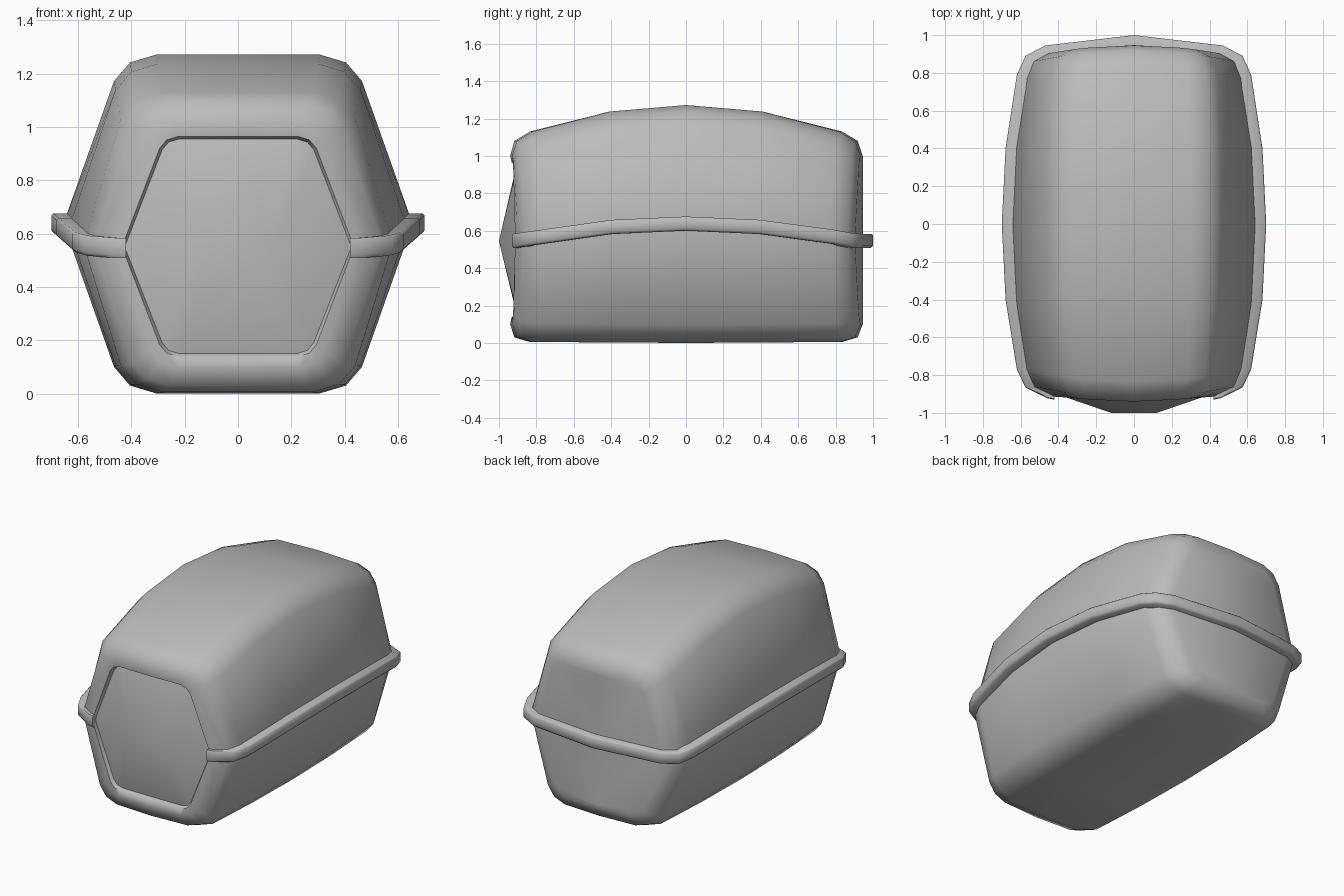
import bpy, bmesh, math
from mathutils import Vector

cube = bpy.data.objects.get("Cube")
if cube:
    bpy.data.objects.remove(cube)

grey = bpy.data.materials.new("grey plastic")
grey.use_nodes = True
grey.diffuse_color = (0.5, 0.5, 0.5, 1)
grey.node_tree.nodes["Principled BSDF"].inputs["Base Color"].default_value = (0.5, 0.5, 0.5, 1)


def finish(name, bm, angle):
    """Turn a right-hand half into a smooth, mirrored object."""
    bmesh.ops.recalc_face_normals(bm, faces=bm.faces)
    mesh = bpy.data.meshes.new(name)
    bm.to_mesh(mesh)
    bm.free()
    mesh.materials.append(grey)
    obj = bpy.data.objects.new(name, mesh)
    bpy.context.collection.objects.link(obj)
    bpy.ops.object.select_all(action='DESELECT')
    obj.select_set(True)
    bpy.context.view_layer.objects.active = obj
    bpy.ops.object.shade_smooth_by_angle(angle=math.radians(angle))
    mirror = obj.modifiers.new("Mirror", 'MIRROR')
    mirror.use_clip = True
    # mirror first, so smoothing sees the whole shape
    bpy.ops.object.modifier_move_to_index(modifier="Mirror", index=0)
    return obj


def section(y, top, bottom, flat, width, belt, corner, pull):
    """Half of a rounded hexagon; pull bows the end walls in plan."""
    outline = [(0, top), (flat, top),
               (flat + 0.10 * corner, top - 0.03 * corner),
               (flat + 0.16 * corner, top - 0.10 * corner),
               (width, belt),
               (flat + 0.16 * corner, bottom + 0.10 * corner),
               (flat + 0.10 * corner, bottom + 0.03 * corner),
               (flat, bottom), (0, bottom)]
    sign = 1 if y > 0 else -1
    return [Vector((x, y - sign * pull * x * x, z)) for x, z in outline]


def loft(bm, rings, closed=False):
    rows = [[bm.verts.new(p) for p in ring] for ring in rings]
    n = len(rows[0])
    for a, b in zip(rows, rows[1:]):
        for i in range(n if closed else n - 1):
            j = (i + 1) % n
            bm.faces.new((a[i], a[j], b[j], b[i]))
    return rows


# Shell: sections from the rolled lip of the opening to the back wall
lip = section(-0.905, 0.955, 0.15, 0.22, 0.425, 0.55, 0.4, 0.05)
rings = [
    lip,
    section(-0.932, 0.965, 0.138, 0.222, 0.435, 0.55, 0.45, 0.1),
    section(-0.94, 1.00, 0.10, 0.23, 0.46, 0.55, 0.6, 0.2),
    section(-0.918, 1.08, 0.03, 0.26, 0.54, 0.55, 0.85, 0.2),
    section(-0.835, 1.13, 0.005, 0.28, 0.58, 0.56, 1, 0.2),
    section(-0.41, 1.237, 0.003, 0.30, 0.635, 0.62, 1, 0.03),
    section(0.0, 1.272, 0, 0.305, 0.655, 0.637, 1, 0),
    section(0.41, 1.237, 0.003, 0.30, 0.635, 0.62, 1, 0.03),
    section(0.835, 1.13, 0.005, 0.28, 0.58, 0.56, 1, 0.2),
    section(0.918, 1.08, 0.03, 0.26, 0.54, 0.55, 0.85, 0.2),
    section(0.945, 1.00, 0.10, 0.23, 0.46, 0.55, 0.6, 0.2),
]
bm = bmesh.new()
rows = loft(bm, rings)
# Back wall, folded along the middle
edge = rows[-1]
middle = [bm.verts.new((0, 0.947, v.co.z)) for v in edge[2:-2]]
spine = [edge[0]] + middle + [edge[-1]]
bm.faces.new((edge[0], edge[1], edge[2], spine[1]))
for i in range(2, len(edge) - 3):
    bm.faces.new((edge[i], edge[i + 1], middle[i - 1], middle[i - 2]))
bm.faces.new((edge[-3], edge[-2], edge[-1], spine[-2]))
finish("carrier_shell", bm, 60)

# Door: panel rising to a short ridge
bm = bmesh.new()
frame = [bm.verts.new(p) for p in lip]
ridge_mid = bm.verts.new((0, -1.0, 0.545))
ridge_end = bm.verts.new((0.12, -1.0, 0.545))
bm.faces.new((frame[0], frame[1], ridge_end, ridge_mid))
for a, b in zip(frame[1:-2], frame[2:-1]):
    bm.faces.new((a, b, ridge_end))
bm.faces.new((frame[-2], frame[-1], ridge_mid, ridge_end))
finish("front_door", bm, 60)

# Rim: band along the seam, from the middle of the back to the door
path = [Vector(p) for p in (
    (0, 1.0, 0.545), (0.47, 0.945, 0.545), (0.575, 0.89, 0.55),
    (0.62, 0.79, 0.568), (0.68, 0.40, 0.62), (0.70, 0, 0.638),
    (0.68, -0.40, 0.62), (0.62, -0.77, 0.568), (0.575, -0.865, 0.555),
    (0.46, -0.922, 0.546), (0.42, -0.93, 0.546))]
# depth inward and height of the band's cross-section
profile = [(0.09, -0.038), (0.012, -0.038), (0, -0.026),
           (0, 0.030), (0.008, 0.038), (0.09, 0.038)]
rings = []
for i, p in enumerate(path):
    tangent = path[min(i + 1, len(path) - 1)] - path[max(i - 1, 0)]
    inward = Vector((tangent.y, -tangent.x, 0)).normalized()
    if i == 0:
        inward = Vector((0, -1, 0))
    if i == len(path) - 1:
        inward = Vector((0, 1, 0))
    rings.append([p + inward * d * (0.5 if i > 8 else 1) + Vector((0, 0, h))
                  for d, h in profile])
bm = bmesh.new()
rows = loft(bm, rings, closed=True)
bm.faces.new(rows[-1])
finish("seam_rim", bm, 50)
